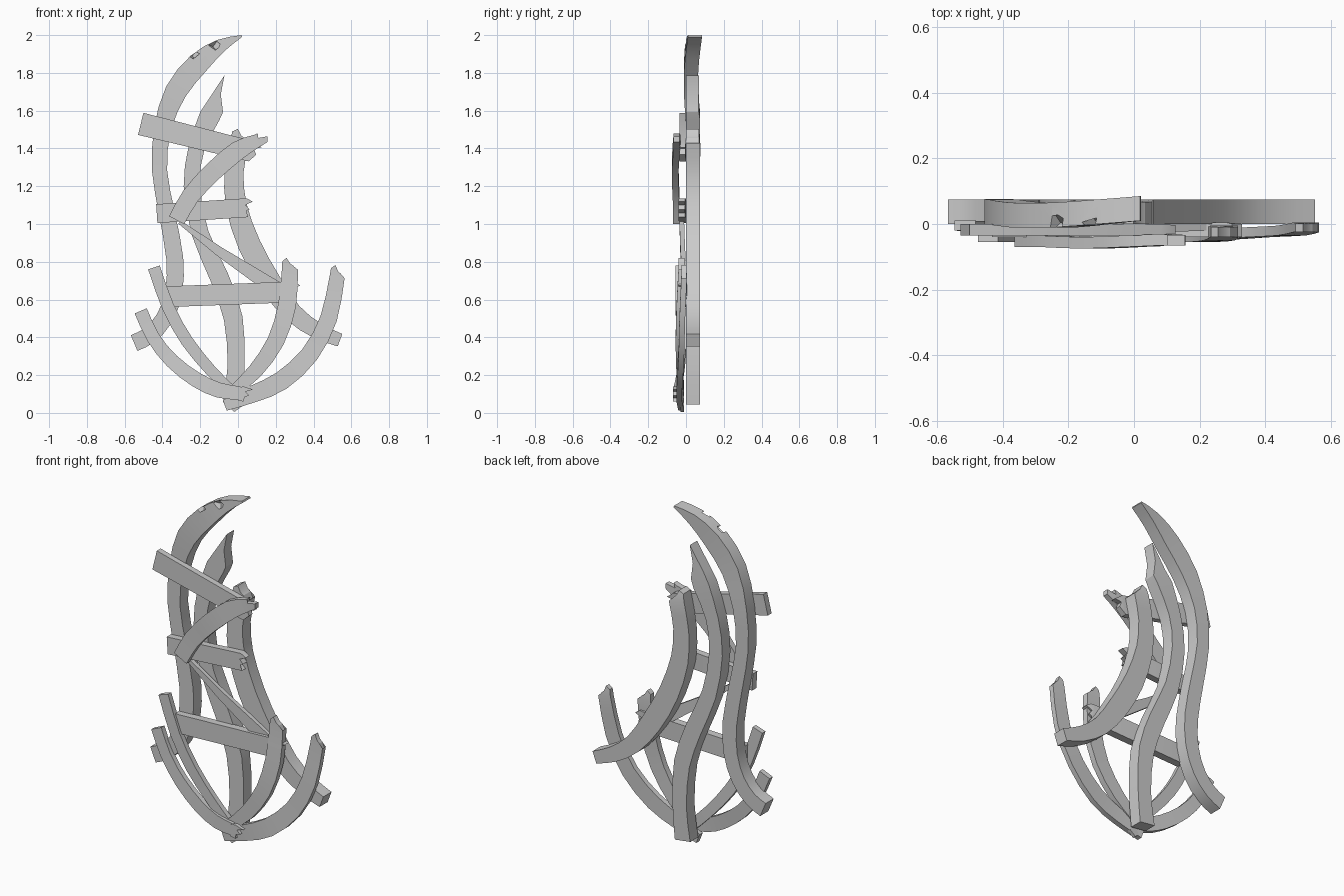
import bpy
import bmesh
import math
from mathutils import Vector

if "Cube" in bpy.data.objects:
    bpy.data.objects.remove(bpy.data.objects["Cube"])

grey = bpy.data.materials.new("weathered_grey")
grey.use_nodes = True
GREY = (0.6, 0.6, 0.6, 1)
grey.diffuse_color = GREY
grey.node_tree.nodes["Principled BSDF"].inputs["Base Color"].default_value = GREY

# Broken end shapes: (position across the width, length past the last point)
SPLINTER = [(0.5, 0.02), (0.3, 0.05), (0.15, 0.01), (-0.1, 0.03), (-0.25, -0.01), (-0.5, 0.02)]
SNAPPED = [(0.5, 0.04), (0.25, 0.06), (0, 0.03), (-0.2, 0.02), (-0.5, -0.02)]


def smooth_path(points, steps):
    """Catmull-Rom subdivision through (x, z, width, y) points."""
    p = [Vector(q) for q in points]
    p = [2 * p[0] - p[1]] + p + [2 * p[-1] - p[-2]]
    out = []
    for a, b, c, d in zip(p, p[1:], p[2:], p[3:]):
        for i in range(steps):
            t = i / steps
            out.append(0.5 * (2 * b + (c - a) * t + (2 * a - 5 * b + 4 * c - d) * t * t
                              + (3 * b - a - 3 * c + d) * t ** 3))
    return out + [p[-2]]


def beam(name, points, depth, tip=None, steps=2):
    """Rectangular timber along a path; y is the front face, tip a broken end."""
    path = smooth_path(points, steps)
    bm = bmesh.new()
    rings = []
    for i, q in enumerate(path):
        a, b = path[max(i - 1, 0)], path[min(i + 1, len(path) - 1)]
        along = Vector((b[0] - a[0], 0, b[1] - a[1])).normalized()
        side = Vector((-along.z, 0, along.x))
        mid = Vector((q[0], q[3], q[1]))
        back = Vector((0, depth, 0))
        h = side * q[2] / 2
        rings.append([bm.verts.new(v) for v in (mid + h, mid - h, mid - h + back, mid + h + back)])
    for r, s in zip(rings, rings[1:]):
        for k in range(4):
            bm.faces.new((r[k], r[(k + 1) % 4], s[(k + 1) % 4], s[k]))
    bm.faces.new(rings[0])
    last = rings[-1]
    if tip:
        front = [mid + side * q[2] * u + along * l for u, l in tip]
        f = [last[0]] + [bm.verts.new(v) for v in front] + [last[1]]
        g = [last[3]] + [bm.verts.new(v + back * 0.9) for v in front] + [last[2]]
        bm.faces.new(f)
        bm.faces.new(g)
        for k in range(len(f) - 1):
            bm.faces.new((f[k], f[k + 1], g[k + 1], g[k]))
    else:
        bm.faces.new(last)
    bmesh.ops.recalc_face_normals(bm, faces=bm.faces)
    mesh = bpy.data.meshes.new(name)
    bm.to_mesh(mesh)
    bm.free()
    mesh.materials.append(grey)
    obj = bpy.data.objects.new(name, mesh)
    bpy.context.collection.objects.link(obj)
    bpy.ops.object.select_all(action='DESELECT')
    obj.select_set(True)
    bpy.context.view_layer.objects.active = obj
    bpy.ops.object.shade_smooth_by_angle(angle=math.radians(25))
    return obj


def notch(obj, x, z):
    """Chip a wedge out of the front outer edge."""
    bpy.ops.mesh.primitive_cube_add(size=0.04, location=(x, 0, z), rotation=(0.6, 0.3, 0.78))
    cutter = bpy.context.object
    mod = obj.modifiers.new("chip", 'BOOLEAN')
    mod.operation = 'DIFFERENCE'
    mod.solver = 'EXACT'
    mod.object = cutter
    bpy.context.view_layer.objects.active = obj
    bpy.ops.object.modifier_apply(modifier=mod.name)
    bpy.data.objects.remove(cutter)


# Back layer: three long curved ribs
tall = beam("tall_rib", [
    (-0.55, 0.37, 0.09, 0), (-0.47, 0.41, 0.09, 0), (-0.39, 0.5, 0.09, 0), (-0.34, 0.64, 0.09, 0),
    (-0.335, 0.82, 0.09, 0), (-0.375, 1.05, 0.085, 0), (-0.415, 1.28, 0.08, 0),
    (-0.4, 1.5, 0.09, 0), (-0.33, 1.7, 0.115, -0.01), (-0.21, 1.85, 0.115, -0.01),
    (-0.09, 1.945, 0.07, 0), (0.02, 1.995, 0.01, 0.01)], 0.075)
notch(tall, -0.235, 1.9)
notch(tall, -0.125, 1.95)
beam("middle_rib", [
    (-0.03, 0.05, 0.1, 0), (-0.01, 0.25, 0.09, 0), (-0.025, 0.5, 0.1, 0), (-0.1, 0.72, 0.1, 0),
    (-0.2, 0.95, 0.09, 0), (-0.245, 1.2, 0.085, 0), (-0.22, 1.4, 0.085, 0),
    (-0.15, 1.57, 0.11, 0)], 0.075,
    [(0.4, 0.07), (0.17, 0.23), (-0.05, 0.13), (-0.5, 0.05)])
beam("right_rib", [
    (0.54, 0.385, 0.07, 0), (0.42, 0.435, 0.085, 0), (0.29, 0.53, 0.1, 0), (0.17, 0.69, 0.12, 0),
    (0.06, 0.89, 0.12, 0), (-0.01, 1.1, 0.11, 0), (-0.02, 1.28, 0.1, 0), (0.01, 1.44, 0.1, 0)],
    0.075, SNAPPED)

# Middle layer: cross planks and a thin brace
beam("top_plank", [(-0.515, 1.53, 0.12, -0.035), (0.07, 1.385, 0.11, -0.035)], 0.035, SPLINTER[1:4], 1)
beam("middle_plank", [(-0.43, 1.055, 0.1, -0.04), (0.03, 1.085, 0.1, -0.04)], 0.04, SPLINTER, 1)
beam("lower_plank", [(-0.38, 0.615, 0.11, -0.04), (0.28, 0.64, 0.11, -0.04)], 0.045, SPLINTER, 1)
beam("thin_brace", [(-0.31, 1.01, 0.02, -0.035), (-0.1, 0.855, 0.05, -0.03), (0.21, 0.65, 0.085, -0.02)],
     0.025, None, 1)

# Front layer: the bowed upper brace
beam("bowed_brace", [
    (-0.325, 1.02, 0.09, -0.07), (-0.25, 1.15, 0.095, -0.07), (-0.13, 1.28, 0.1, -0.075),
    (0.0, 1.39, 0.1, -0.07), (0.1, 1.44, 0.07, -0.065)], 0.035,
    [(0.5, 0.02), (0.2, 0.0), (0.0, 0.06), (-0.4, 0.05)])

# Front layer: four lower ribs that meet at the base
beam("left_outer_rib", [
    (0.01, 0.105, 0.07, -0.065), (-0.1, 0.12, 0.08, -0.06), (-0.22, 0.175, 0.08, -0.05),
    (-0.35, 0.275, 0.075, -0.035), (-0.45, 0.4, 0.07, -0.025), (-0.515, 0.54, 0.07, -0.02)], 0.03)
beam("left_inner_rib", [
    (-0.02, 0.1, 0.06, -0.045), (-0.14, 0.22, 0.06, -0.045), (-0.27, 0.38, 0.065, -0.05),
    (-0.37, 0.56, 0.065, -0.055), (-0.445, 0.77, 0.065, -0.055)], 0.03)
beam("right_inner_rib", [
    (-0.03, 0.11, 0.06, -0.045), (0.09, 0.22, 0.08, -0.05), (0.2, 0.38, 0.09, -0.055),
    (0.26, 0.57, 0.095, -0.05), (0.275, 0.76, 0.085, -0.04)], 0.035, SNAPPED)
beam("right_outer_rib", [
    (-0.07, 0.04, 0.06, -0.04), (0.08, 0.1, 0.09, -0.05), (0.23, 0.17, 0.1, -0.05),
    (0.38, 0.31, 0.095, -0.04), (0.48, 0.5, 0.09, -0.035), (0.525, 0.72, 0.08, -0.025)],
    0.03, SNAPPED)

# Splintered base of the outer ribs
beam("base_splinter", [(0.0, 0.05, 0.05, -0.03), (-0.03, 0.015, 0.03, -0.03)], 0.02, None, 1)
beam("rib_end_splinter", [(0.0, 0.1, 0.07, -0.068), (0.03, 0.1, 0.08, -0.068)], 0.03, SPLINTER[1:5], 1)
